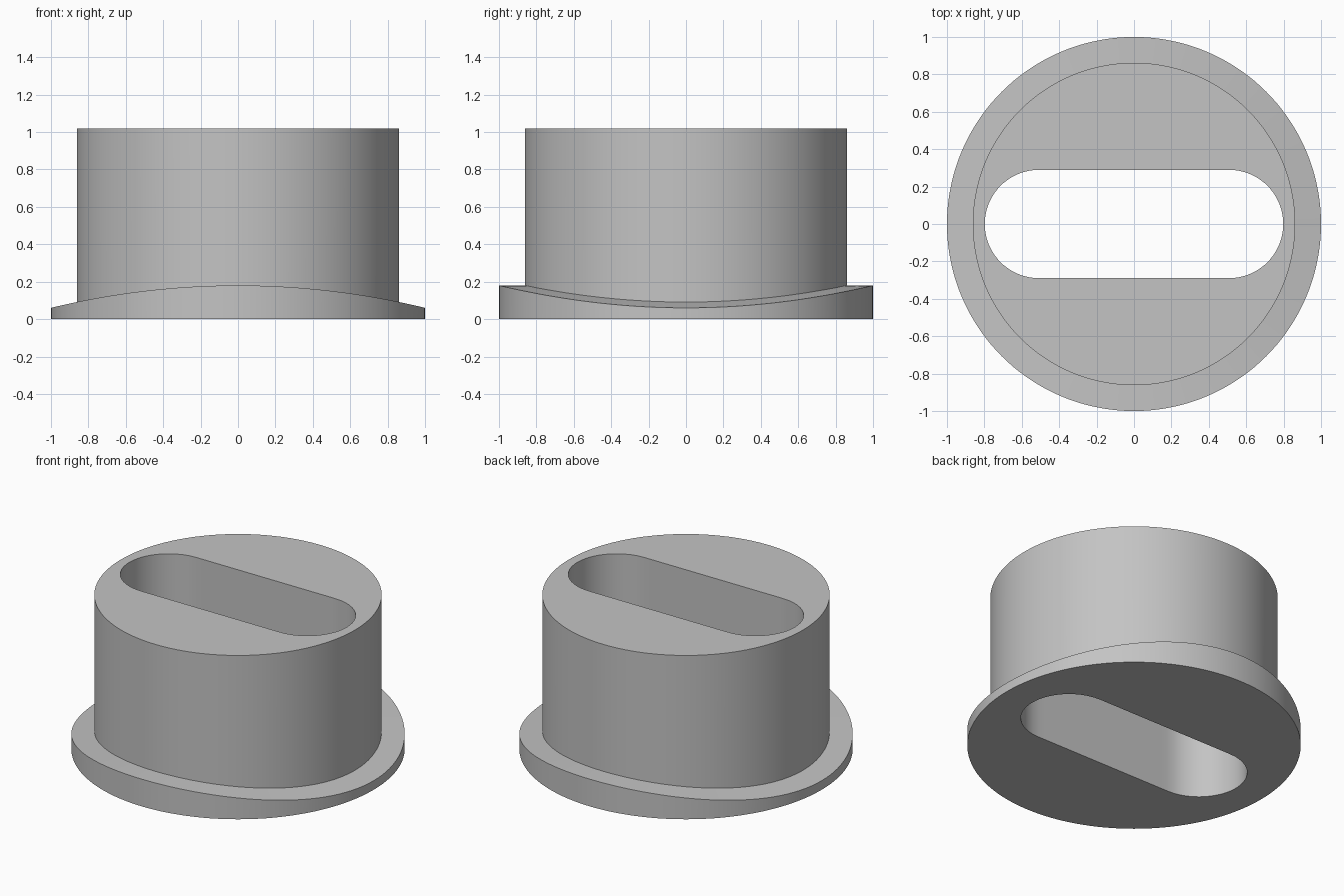
import bpy
import bmesh
from math import sin, cos, tau, sqrt, radians

cube = bpy.data.objects.get("Cube")
if cube:
    bpy.data.objects.remove(cube, do_unlink=True)

SEGMENTS = 144
HEIGHT = 1.02
BODY_R, FLANGE_R = 0.862, 1.0
SLOT_R, SLOT_C = 0.29, 0.508      # end radius and end centre of the slot
CROWN_Z, CROWN_R = 0.18, 4.23     # curved upper face of the flange

grey = bpy.data.materials.new("plain grey")
grey.use_nodes = True
colour = (0.55, 0.55, 0.55, 1)
grey.diffuse_color = colour
grey.node_tree.nodes["Principled BSDF"].inputs["Base Color"].default_value = colour


def slot_radius(a):
    """Distance from the centre to the rounded slot outline at angle a."""
    c, s = abs(cos(a)), abs(sin(a))
    if SLOT_R * c <= SLOT_C * s:
        return SLOT_R / s
    return SLOT_C * c + sqrt(SLOT_R ** 2 - (SLOT_C * s) ** 2)


def crown(x):
    """Height of the flange, arched across its width."""
    return CROWN_Z - CROWN_R + sqrt(CROWN_R ** 2 - x * x)


def ring(bm, radius, height):
    verts = []
    for i in range(SEGMENTS):
        a = tau * i / SEGMENTS
        x, y = radius(a) * cos(a), radius(a) * sin(a)
        verts.append(bm.verts.new((x, y, height(x))))
    return verts


# Closed section: slot, base, flange rim, arched flange face, body wall, top
bm = bmesh.new()
rings = [
    ring(bm, slot_radius, lambda x: 0),
    ring(bm, lambda a: FLANGE_R, lambda x: 0),
    ring(bm, lambda a: FLANGE_R, crown),
    ring(bm, lambda a: BODY_R, crown),
    ring(bm, lambda a: BODY_R, lambda x: HEIGHT),
    ring(bm, slot_radius, lambda x: HEIGHT),
]
for lower, upper in zip(rings, rings[1:] + rings[:1]):
    for i in range(SEGMENTS):
        j = (i + 1) % SEGMENTS
        bm.faces.new((lower[i], lower[j], upper[j], upper[i]))
bmesh.ops.recalc_face_normals(bm, faces=bm.faces)

mesh = bpy.data.meshes.new("slotted_flanged_plug")
bm.to_mesh(mesh)
bm.free()
mesh.materials.append(grey)
plug = bpy.data.objects.new("slotted_flanged_plug", mesh)
bpy.context.collection.objects.link(plug)

# Smooth walls with crisp rims
bpy.ops.object.select_all(action='DESELECT')
plug.select_set(True)
bpy.context.view_layer.objects.active = plug
bpy.ops.object.shade_smooth_by_angle(angle=radians(30))
